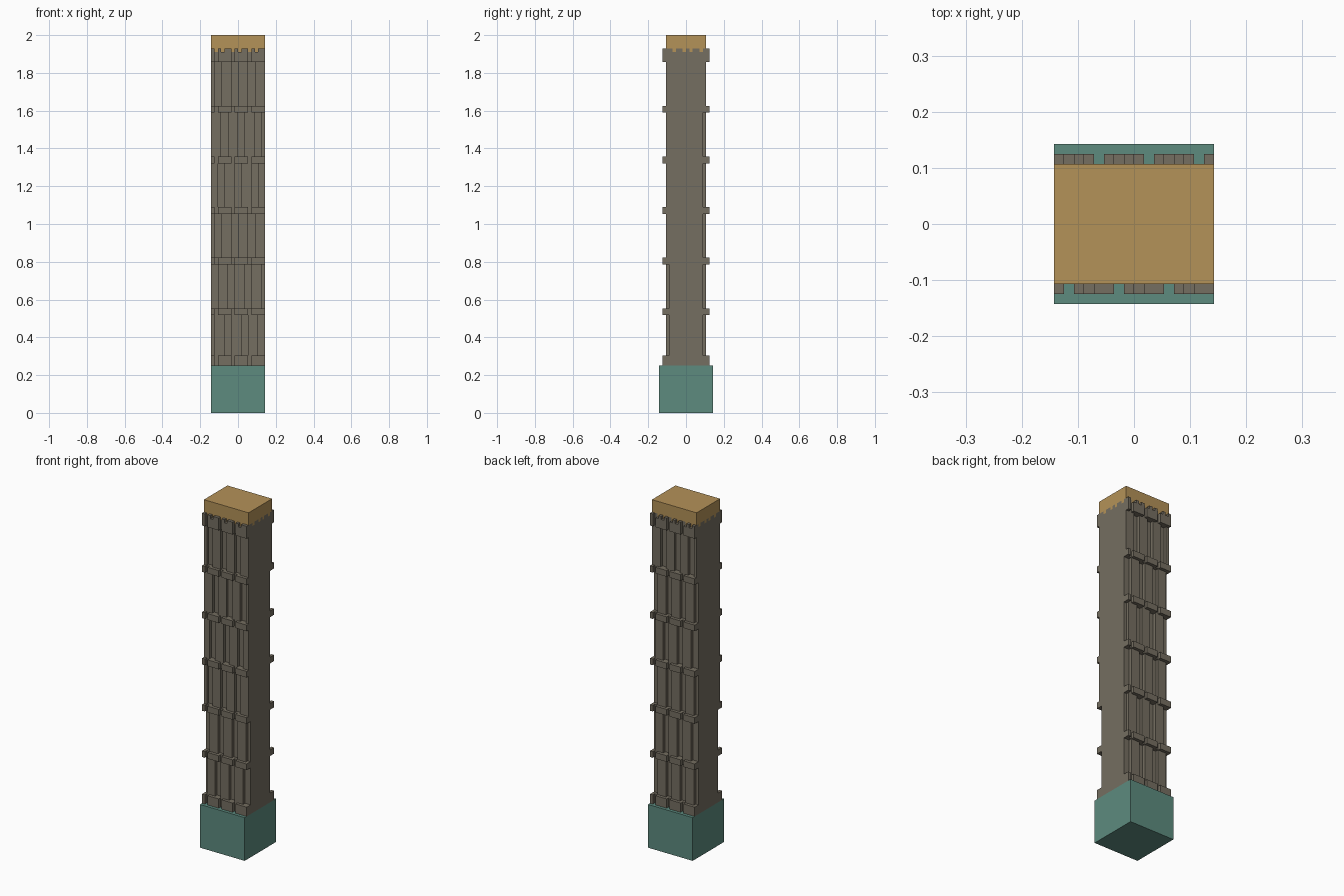
import bpy, bmesh

U = 2 / 112            # block size: the pillar is 112 blocks tall
HALF = 8               # half width in blocks

cube = bpy.data.objects.get("Cube")
if cube:
    bpy.data.objects.remove(cube, do_unlink=True)


def make_material(name, rgb):
    m = bpy.data.materials.new(name)
    m.use_nodes = True
    m.diffuse_color = (*rgb, 1)
    m.node_tree.nodes["Principled BSDF"].inputs["Base Color"].default_value = (*rgb, 1)
    return m


TEAL = make_material("teal_stone", (0.109, 0.258, 0.212))
BROWN = make_material("grey_brown_bark", (0.178, 0.156, 0.119))
GOLD = make_material("golden_wood", (0.456, 0.287, 0.098))


def build(name, boxes, mats):
    """boxes: (x0, x1, y0, y1, z0, z1, material index), in blocks."""
    bm = bmesh.new()
    for x0, x1, y0, y1, z0, z1, mi in boxes:
        y0, y1 = sorted((y0, y1))
        made = bmesh.ops.create_cube(bm, size=1)["verts"]
        for v in made:
            v.co.x = (x0 if v.co.x < 0 else x1) * U
            v.co.y = (y0 if v.co.y < 0 else y1) * U
            v.co.z = (z0 if v.co.z < 0 else z1) * U
        for f in {f for v in made for f in v.link_faces}:
            f.material_index = mi
    me = bpy.data.meshes.new(name)
    bm.to_mesh(me)
    bm.free()
    for m in mats:
        me.materials.append(m)
    ob = bpy.data.objects.new(name, me)
    bpy.context.collection.objects.link(ob)
    return ob


def runs(keep):
    """Join neighbouring columns that pass the test into (start, end) runs."""
    out, start = [], None
    for i in range(2 * HALF + 1):
        on = i < 2 * HALF and keep(i)
        if on and start is None:
            start = i
        if not on and start is not None:
            out.append((start - HALF, i - HALF))
            start = None
    return out


# Plinth, core and cap
build("plinth", [(-8, 8, -8, 8, 0, 14, 0)], [TEAL])
build("shaft_core", [(-8, 8, -5, 5, 14, 107, 0)], [BROWN])
build("cap", [(-8, 8, -6, 6, 108, 112, 0)], [GOLD])


# Ragged joint row where bark and wood interlock
def low(i):
    return i % 5 in (1, 3)


joint = []
for i in range(16):
    for j in range(12):
        if i in (0, 15) or j in (0, 11):
            n = i if j in (0, 11) else j + 1
            joint.append((i - 8, i - 7, j - 6, j - 5, 107, 108, 1 if low(n) else 0))
joint.append((-7, 7, -5, 5, 107, 108, 1))
build("ragged_joint", joint, [BROWN, GOLD])

# Ledges that ring the front and back: bottom and top of each
LEDGES = [(14, 17), (29, 31), (44, 46), (59, 61), (74, 76), (89, 91), (104, 107)]

# side: direction, first gap column in ledges, first groove column per course
SIDES = {
    "front": (-1, 1, (4, 0, 1, 2, 3, 2)),
    "back": (1, 4, (4, 0, 4, 0, 4, 0)),
}
TOP_GROOVE = {"front": 1, "back": 1}

for side, (d, gap, grooves) in SIDES.items():
    grooves = grooves[:5] + (TOP_GROOVE[side],) if side == "front" else grooves[:5] + (1,)
    # Ledges with a narrow gap every fifth column
    ledge = []
    for z0, z1 in LEDGES:
        ledge.append((-8, 8, 5 * d, 6 * d, z0, z1, 0))
        for a, b in runs(lambda i: i % 5 != gap):
            ledge.append((a, b, 6 * d, 7 * d, z0, z1, 0))
    # Uneven tips on the top ledge
    for a, b in runs(lambda i: i % 5 != gap and not low(i)):
        ledge.append((a, b, 6 * d, 7 * d, 107, 108, 0))
    build(side + "_ledges", ledge, [BROWN])

    # Bark ribs three columns wide between grooves two columns wide
    ribs = []
    for k, g in enumerate(grooves):
        z0, z1 = LEDGES[k][1], LEDGES[k + 1][0]
        for a, b in runs(lambda i: (i - g) % 5 > 1):
            ribs.append((a, b, 5 * d, 6 * d, z0, z1, 0))
    build(side + "_bark_ribs", ribs, [BROWN])
